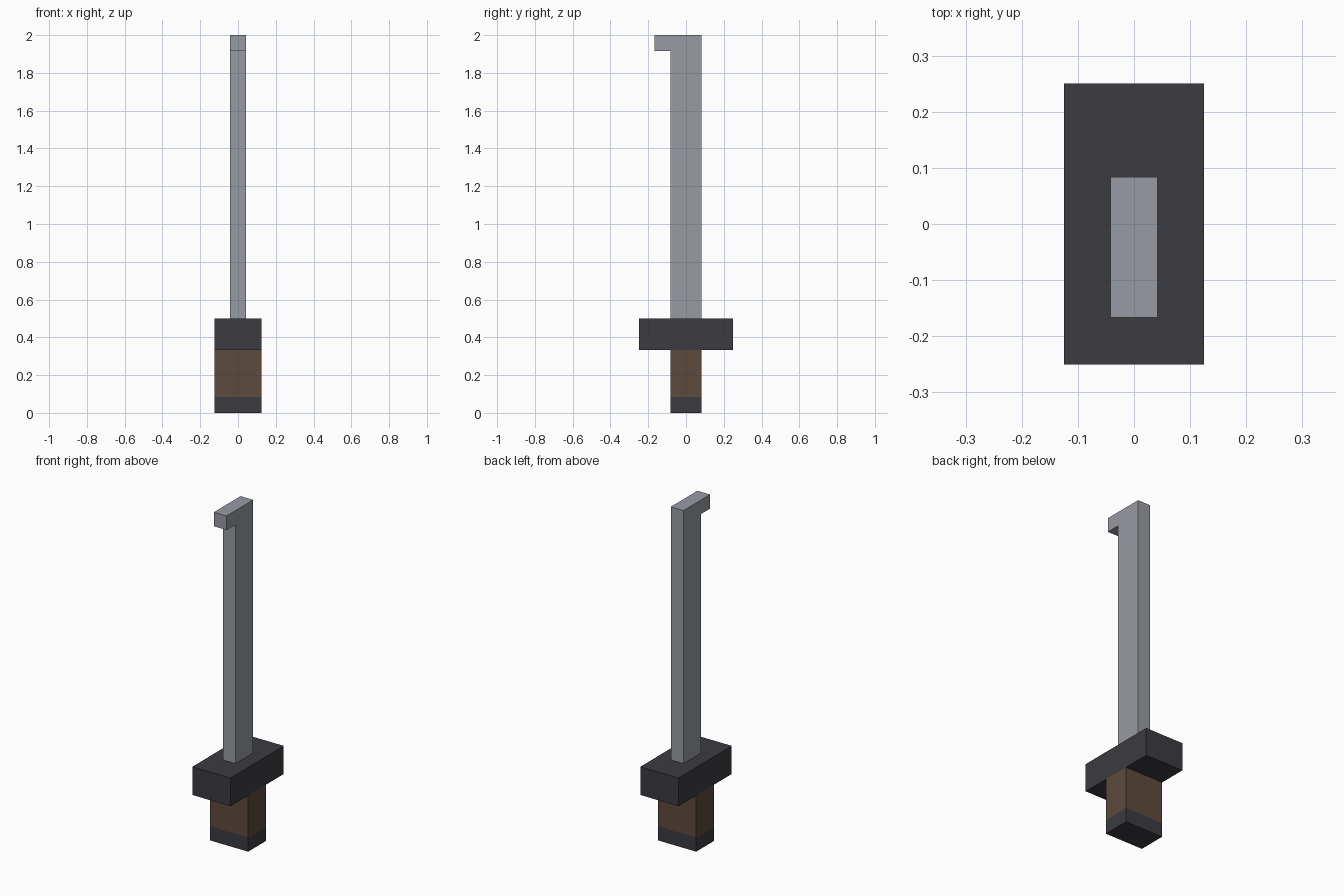
import bpy
import bmesh

cube = bpy.data.objects.get("Cube")
if cube:
    bpy.data.objects.remove(cube, do_unlink=True)

U = 2 / 24  # one block unit


def material(name, rgb):
    mat = bpy.data.materials.new(name)
    mat.use_nodes = True
    colour = (*rgb, 1)
    mat.diffuse_color = colour
    bsdf = next(n for n in mat.node_tree.nodes if n.type == "BSDF_PRINCIPLED")
    bsdf.inputs["Base Color"].default_value = colour
    return mat


def extrude_profile(name, profile, half_width, mat):
    """Extrude a (y, z) outline, in block units, evenly across x."""
    bm = bmesh.new()
    verts = [bm.verts.new((-half_width * U, y * U, z * U)) for y, z in profile]
    face = bm.faces.new(verts)
    result = bmesh.ops.extrude_face_region(bm, geom=[face])
    moved = [v for v in result["geom"] if isinstance(v, bmesh.types.BMVert)]
    bmesh.ops.translate(bm, verts=moved, vec=(2 * half_width * U, 0, 0))
    bmesh.ops.recalc_face_normals(bm, faces=bm.faces)
    mesh = bpy.data.meshes.new(name)
    bm.to_mesh(mesh)
    bm.free()
    mesh.materials.append(mat)
    obj = bpy.data.objects.new(name, mesh)
    bpy.context.collection.objects.link(obj)
    return obj


def block(name, half_width, half_depth, bottom, top, mat):
    d = half_depth
    outline = [(-d, bottom), (d, bottom), (d, top), (-d, top)]
    return extrude_profile(name, outline, half_width, mat)


steel = material("grey steel", (0.31, 0.325, 0.36))
iron = material("dark iron", (0.045, 0.043, 0.052))
leather = material("brown leather", (0.108, 0.069, 0.048))

# Handle and guard
block("pommel", 1.5, 1, 0, 1, iron)
block("grip", 1.5, 1, 1, 4, leather)
block("guard", 1.5, 3, 4, 6, iron)

# Blade with a hooked tip towards the front
extrude_profile("hooked_blade",
                [(-1, 6), (1, 6), (1, 24), (-2, 24), (-2, 23), (-1, 23)],
                0.5, steel)
